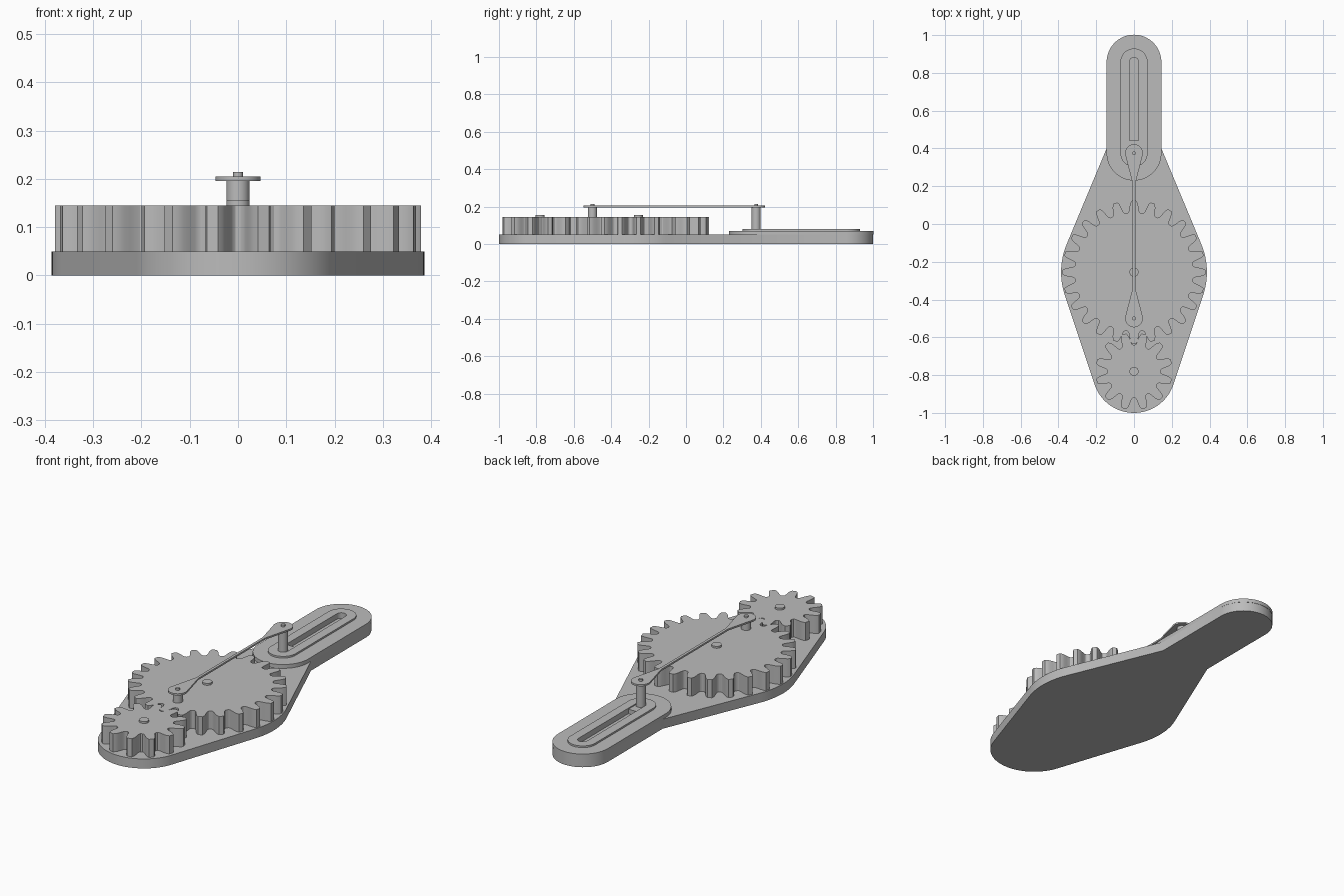
import bpy, bmesh
from math import sin, cos, pi, radians

cube = bpy.data.objects.get("Cube")
if cube:
    bpy.data.objects.remove(cube, do_unlink=True)

grey = bpy.data.materials.new("plain grey")
grey.use_nodes = True
colour = (0.5, 0.5, 0.5, 1)
grey.diffuse_color = colour
grey.node_tree.nodes["Principled BSDF"].inputs["Base Color"].default_value = colour

GEAR_Y, PINION_Y = -0.255, -0.78
CRANK_Y, SLIDER_Y, SLOT_END = -0.5, 0.375, 0.857


def arc(y, r, a0, a1, n):
    """Points along an arc centred on the middle line, angles in degrees."""
    angles = [radians(a0 + (a1 - a0) * i / n) for i in range(n + 1)]
    return [(r * cos(a), y + r * sin(a)) for a in angles]


def mirrored(half):
    """Close a right-hand half outline with its reflection."""
    return half + [(-x, y) for x, y in reversed(half) if abs(x) > 1e-5]


def capsule(r):
    return arc(SLOT_END, r, 0, 180, 32) + arc(SLIDER_Y, r, 180, 360, 32)


def prism(name, outline, z0, z1, hole=None):
    """Extrude an outline, with an optional hole of equal point count."""
    bm = bmesh.new()

    def walls(pts, flip):
        lo = [bm.verts.new((x, y, z0)) for x, y in pts]
        hi = [bm.verts.new((x, y, z1)) for x, y in pts]
        for i in range(len(pts)):
            j = (i + 1) % len(pts)
            quad = [lo[i], lo[j], hi[j], hi[i]]
            bm.faces.new(quad[::-1] if flip else quad)
        return lo, hi

    lo, hi = walls(outline, False)
    if hole:
        lo_in, hi_in = walls(hole, True)
        for i in range(len(outline)):
            j = (i + 1) % len(outline)
            bm.faces.new((hi[i], hi[j], hi_in[j], hi_in[i]))
            bm.faces.new((lo[j], lo[i], lo_in[i], lo_in[j]))
    else:
        bm.faces.new(hi)
        bm.faces.new(lo[::-1])
    mesh = bpy.data.meshes.new(name)
    bm.to_mesh(mesh)
    bm.free()
    mesh.materials.append(grey)
    obj = bpy.data.objects.new(name, mesh)
    bpy.context.collection.objects.link(obj)
    bpy.ops.object.select_all(action='DESELECT')
    obj.select_set(True)
    bpy.context.view_layer.objects.active = obj
    bpy.ops.object.shade_smooth_by_angle(angle=radians(30))
    return obj


def pin(name, y, r, z0, z1):
    return prism(name, arc(y, r, 0, 360, 32)[:-1], z0, z1)


def gear(name, y, teeth, root, tip, first):
    """Toothed wheel: flank points are (share of pitch, share of tooth height)."""
    flank = [(-.43, 0), (-.36, .06), (-.31, .2), (-.27, .42),
             (-.23, .65), (-.18, .85), (-.11, 1)]
    tooth = flank + [(-u, v) for u, v in reversed(flank)]
    pts = []
    for k in range(teeth):
        for u, v in tooth:
            a = (k + first + u) * 2 * pi / teeth
            r = root + (tip - root) * v
            pts.append((r * cos(a), y + r * sin(a)))
    return prism(name, pts, 0.05, 0.145)


# Base plate: tapered body running into a straight rounded arm
prism("base_plate", mirrored(
    arc(PINION_Y, 0.22, -90, -18.5, 20) + arc(GEAR_Y, 0.386, -18.5, 22.7, 16)
    + [(0.145, 0.4)] + arc(0.855, 0.145, 0, 90, 16)), 0, 0.05)

# Slotted guide with a raised rim, and the block sliding in it
prism("slot_guide", capsule(0.145), 0.05, 0.07, capsule(0.025))
prism("slot_rim", capsule(0.072), 0.07, 0.079, capsule(0.025))
prism("slider_block", mirrored([(0.024, 0.36), (0.024, 0.443)]), 0.05, 0.074)

# Meshing gears and their axles
gear("large_gear", GEAR_Y, 24, 0.314, 0.379, 0)
gear("small_gear", PINION_Y, 12, 0.14, 0.204, 0.5)
pin("large_gear_axle", GEAR_Y, 0.024, 0.05, 0.155)
pin("small_gear_axle", PINION_Y, 0.024, 0.05, 0.155)

# Crank and slider pins, each with a narrow tip through the rod
for label, y, z in (("crank", CRANK_Y, 0.145), ("slider", SLIDER_Y, 0.05)):
    pin(label + "_pin", y, 0.024, z, 0.196)
    pin(label + "_pin_tip", y, 0.01, 0.196, 0.214)

# Connecting rod with teardrop ends
prism("connecting_rod", mirrored(
    arc(CRANK_Y, 0.047, -90, 14, 20) + [(0.007, CRANK_Y + 0.16), (0.007, SLIDER_Y - 0.16)]
    + arc(SLIDER_Y, 0.047, -14, 90, 20)), 0.196, 0.205)
